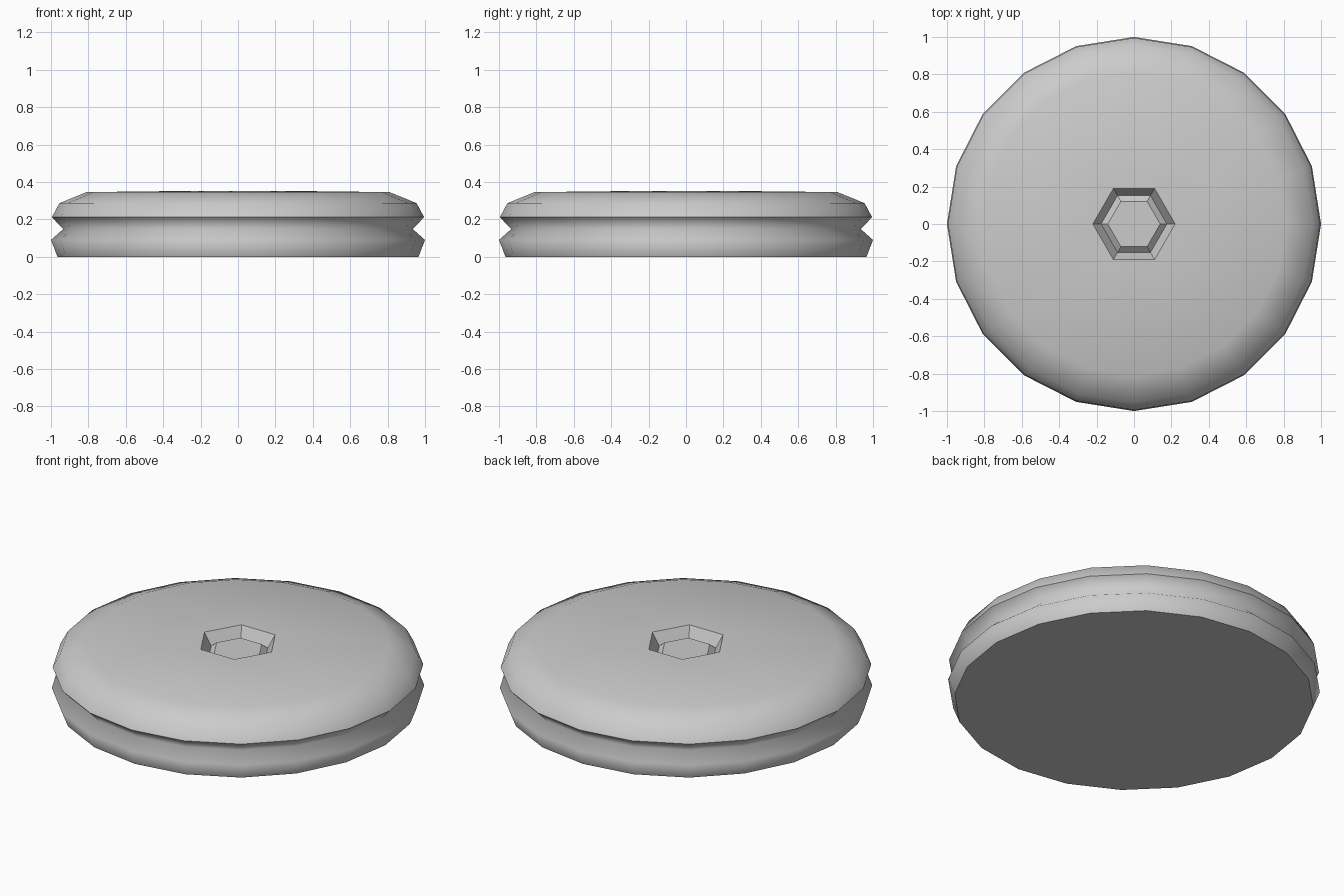
import bpy, bmesh
from math import cos, sin, tau

if "Cube" in bpy.data.objects:
    bpy.data.objects.remove(bpy.data.objects["Cube"])

SIDES, HEX = 20, 6
# Outer profile (radius, height) with a V groove round the rim
BODY = [(0.965, 0), (1.0, 0.09), (0.935, 0.148), (0.995, 0.212),
        (0.955, 0.287), (0.81, 0.346)]
# Hex socket: mouth, trench, raised floor
SOCKET = [(0.22, 0.353), (0.176, 0.283), (0.14, 0.313)]

bm = bmesh.new()


def ring(r, z, n):
    return [bm.verts.new((r * cos(tau * i / n), r * sin(tau * i / n), z))
            for i in range(n)]


def skin(rings, smooth):
    for a, b in zip(rings, rings[1:]):
        n = len(a)
        for i in range(n):
            j = (i + 1) % n
            bm.faces.new((a[i], a[j], b[j], b[i])).smooth = smooth


# Grooved rim and flat underside
body = [ring(r, z, SIDES) for r, z in BODY]
skin(body, True)
bm.faces.new(body[0][::-1])

# Hexagonal socket with flat faces
socket = [ring(r, z, HEX) for r, z in SOCKET]
skin(socket, False)
bm.faces.new(socket[-1])

# Slightly domed top joining the round rim to the hex mouth
outer, mouth = body[-1], socket[0]
for i in range(SIDES):
    j = (i + 1) % SIDES
    a = round(i * HEX / SIDES) % HEX
    b = round((i + 1) * HEX / SIDES) % HEX
    bm.faces.new((outer[i], outer[j], mouth[a])).smooth = True
    if a != b:
        bm.faces.new((outer[j], mouth[b], mouth[a])).smooth = True

# Hard edges at the base, upper groove lip and socket mouth
for loop in (body[0], body[3], mouth):
    for i, v in enumerate(loop):
        e = bm.edges.get((v, loop[(i + 1) % len(loop)]))
        if e:
            e.smooth = False

mesh = bpy.data.meshes.new("grooved_disc")
bm.to_mesh(mesh)
bm.free()
bpy.context.collection.objects.link(bpy.data.objects.new("grooved_disc", mesh))
